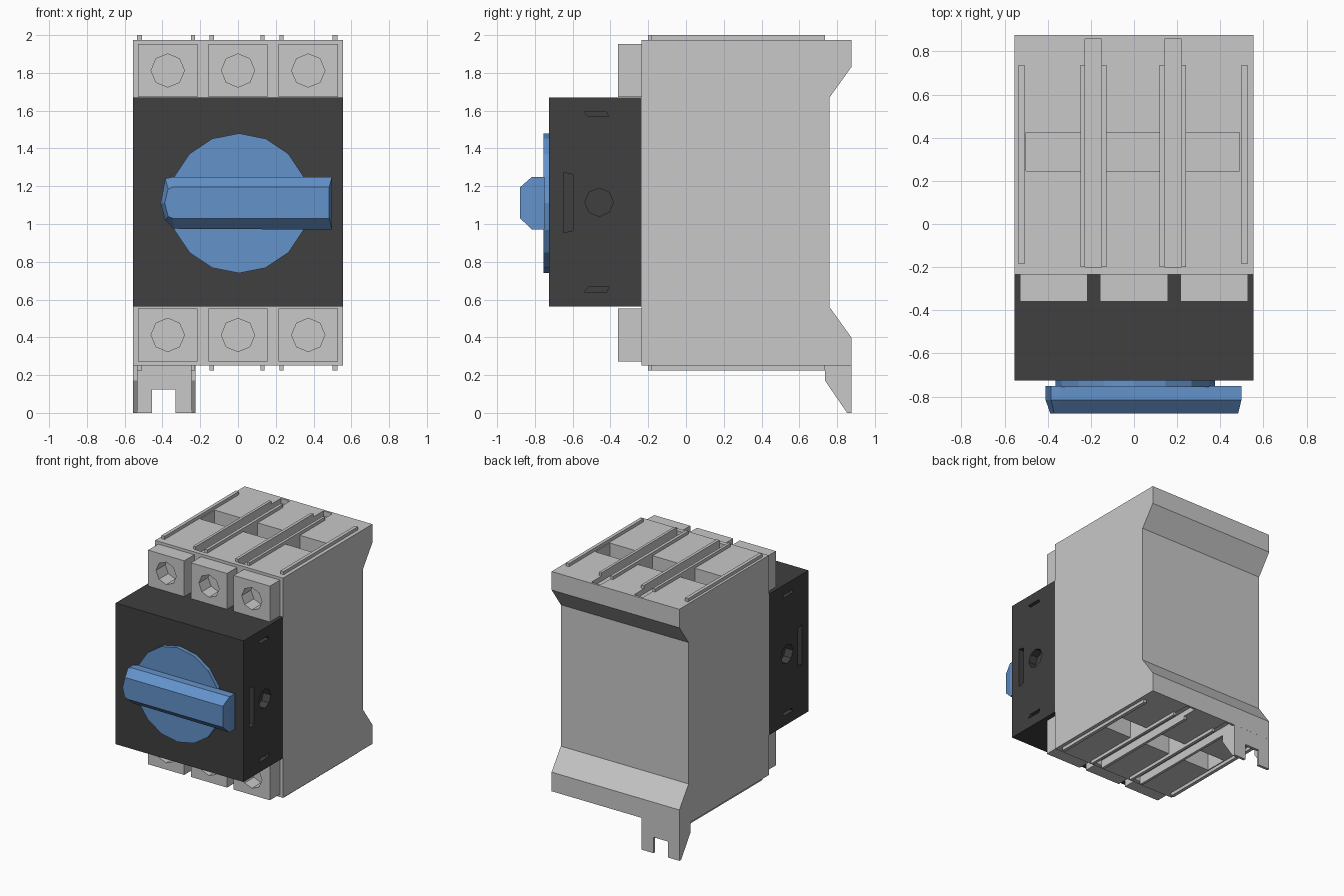
import bpy, bmesh, math

if "Cube" in bpy.data.objects:
    bpy.data.objects.remove(bpy.data.objects["Cube"])


def material(name, rgb):
    m = bpy.data.materials.new(name)
    m.diffuse_color = (*rgb, 1)
    m.use_nodes = True
    m.node_tree.nodes["Principled BSDF"].inputs["Base Color"].default_value = m.diffuse_color
    return m


GREY = material("light grey plastic", (0.58, 0.58, 0.58))
DARK = material("charcoal plastic", (0.05, 0.05, 0.05))
BLUE = material("blue plastic", (0.127, 0.29, 0.6))


def loft(bm, ring_a, ring_b):
    """Closed solid between two rings of 3D points."""
    a = [bm.verts.new(p) for p in ring_a]
    b = [bm.verts.new(p) for p in ring_b]
    n = len(a)
    bm.faces.new(a)
    bm.faces.new(b[::-1])
    for i in range(n):
        bm.faces.new((a[i], b[i], b[(i + 1) % n], a[(i + 1) % n]))


def prism_x(bm, pts, x0, x1):      # pts are (y, z)
    loft(bm, [(x0, y, z) for y, z in pts], [(x1, y, z) for y, z in pts])


def prism_y(bm, pts, y0, y1):      # pts are (x, z)
    loft(bm, [(x, y0, z) for x, z in pts], [(x, y1, z) for x, z in pts])


def box(bm, x0, x1, y0, y1, z0, z1):
    prism_x(bm, [(y0, z0), (y1, z0), (y1, z1), (y0, z1)], x0, x1)


def ngon(cu, cv, r, n):
    return [(cu + r * math.cos(2 * math.pi * i / n), cv + r * math.sin(2 * math.pi * i / n)) for i in range(n)]


def finish(bm, name, mat):
    bmesh.ops.recalc_face_normals(bm, faces=bm.faces)
    me = bpy.data.meshes.new(name)
    bm.to_mesh(me)
    bm.free()
    me.materials.append(mat)
    ob = bpy.data.objects.new(name, me)
    bpy.context.collection.objects.link(ob)
    return ob


def carve(ob, cutter_bm):
    """Subtract the cutter shapes and bake the result."""
    cutter = finish(cutter_bm, "cutter", ob.data.materials[0])
    cutter.hide_render = True
    mod = ob.modifiers.new("carve", "BOOLEAN")
    mod.operation, mod.solver, mod.object = "DIFFERENCE", "EXACT", cutter
    dg = bpy.context.evaluated_depsgraph_get()
    dg.update()
    me = bpy.data.meshes.new_from_object(ob.evaluated_get(dg))
    ob.modifiers.clear()
    ob.data = me
    bpy.data.objects.remove(cutter)


MID = 1.1125                        # height of the mirror plane of the housing


def zpair(z0, z1):
    """A height range and its mirror image."""
    return [(z0, z1), (2 * MID - z1, 2 * MID - z0)]


# Housing with a recessed rail seat at the back
bm = bmesh.new()
prism_x(bm, [(-0.235, 0.25), (0.875, 0.25), (0.875, 0.40), (0.76, 0.56), (0.76, 1.67),
             (0.875, 1.83), (0.875, 1.975), (-0.235, 1.975)], -0.555, 0.555)
housing = finish(bm, "housing", GREY)

# Wire pockets and long grooves in top and bottom
bm = bmesh.new()
for z0, z1 in zpair(1.70, 2.05):
    for x0, x1 in ((-0.50, -0.248), (-0.127, 0.118), (0.241, 0.49)):
        box(bm, x0, x1, 0.245, 0.425, z0, z1)
for z0, z1 in zpair(1.935, 2.05):
    for x0, x1 in ((-0.227, -0.15), (0.141, 0.22)):
        box(bm, x0, x1, -0.2, 0.858, z0, z1)
carve(housing, bm)

# Thin ribs on top and bottom
bm = bmesh.new()
for z0, z1 in zpair(1.97, 2.0):
    for x0, x1 in ((-0.248, -0.227), (-0.15, -0.127), (0.118, 0.141), (0.22, 0.241)):
        box(bm, x0, x1, -0.2, 0.737, z0, z1)
    for x0, x1 in ((-0.535, -0.508), (0.499, 0.526)):
        box(bm, x0, x1, -0.185, 0.737, z0, z1)
finish(bm, "ribs", GREY)

# Terminal blocks with octagonal screw holes
bm, holes = bmesh.new(), bmesh.new()
for z0, z1 in zpair(1.672, 1.953):
    for x in (-0.372, 0, 0.372):
        box(bm, x - 0.157, x + 0.157, -0.36, -0.23, z0, z1)
        prism_y(holes, ngon(x, (z0 + z1) / 2, 0.088, 8), -0.4, -0.245)
carve(finish(bm, "terminals", GREY), holes)

# Mounting foot: notched plate with two side gussets
bm = bmesh.new()
prism_y(bm, [(-0.54, 0), (-0.455, 0), (-0.455, 0.125), (-0.33, 0.125), (-0.33, 0),
             (-0.24, 0), (-0.24, 0.252), (-0.54, 0.252)], 0.853, 0.8745)
for x0, x1 in ((-0.555, -0.533), (-0.247, -0.225)):
    prism_x(bm, [(0.735, 0.252), (0.735, 0.172), (0.853, 0), (0.875, 0), (0.875, 0.252)], x0, x1)
finish(bm, "mounting_foot", GREY)

# Dark front cover with recesses on both sides
bm, cuts = bmesh.new(), bmesh.new()
box(bm, -0.555, 0.555, -0.725, -0.235, 0.562, 1.67)
for s in (-1, 1):
    a, b = s * 0.6, s * 0.49
    prism_x(cuts, ngon(-0.46, 1.115, 0.075, 8), a, b)
    prism_x(cuts, [(-0.648, 0.955), (-0.597, 0.965), (-0.597, 1.262), (-0.648, 1.272)], a, b)
    prism_x(cuts, [(-0.54, 1.592), (-0.42, 1.592), (-0.408, 1.568), (-0.515, 1.568)], a, b)
    prism_x(cuts, [(-0.54, 0.64), (-0.42, 0.64), (-0.408, 0.666), (-0.515, 0.666)], a, b)
carve(finish(bm, "front_cover", DARK), cuts)

# Rotary knob: 16-sided disc and chamfered handle bar
bm = bmesh.new()
prism_y(bm, ngon(0.005, 1.11, 0.37, 16), -0.755, -0.72)
finish(bm, "knob_disc", BLUE)

outer = [(-0.41, 1.11), (-0.385, 1.24), (-0.34, 1.25), (0.498, 1.25), (0.498, 0.97), (-0.34, 0.975), (-0.385, 1.02)]
inner = [(-0.388, 1.11), (-0.37, 1.185), (-0.345, 1.195), (0.483, 1.195), (0.483, 1.03), (-0.345, 1.03), (-0.37, 1.04)]
bm = bmesh.new()
prism_y(bm, outer, -0.815, -0.75)
loft(bm, [(x, -0.815, z) for x, z in outer], [(x, -0.878, z) for x, z in inner])
bmesh.ops.remove_doubles(bm, verts=bm.verts, dist=1e-5)
# drop the hidden shared faces between base and chamfer
hidden = [f for f in bm.faces if all(abs(v.co.y + 0.815) < 1e-4 for v in f.verts)]
bmesh.ops.delete(bm, geom=hidden, context="FACES_ONLY")
finish(bm, "knob_handle", BLUE)
